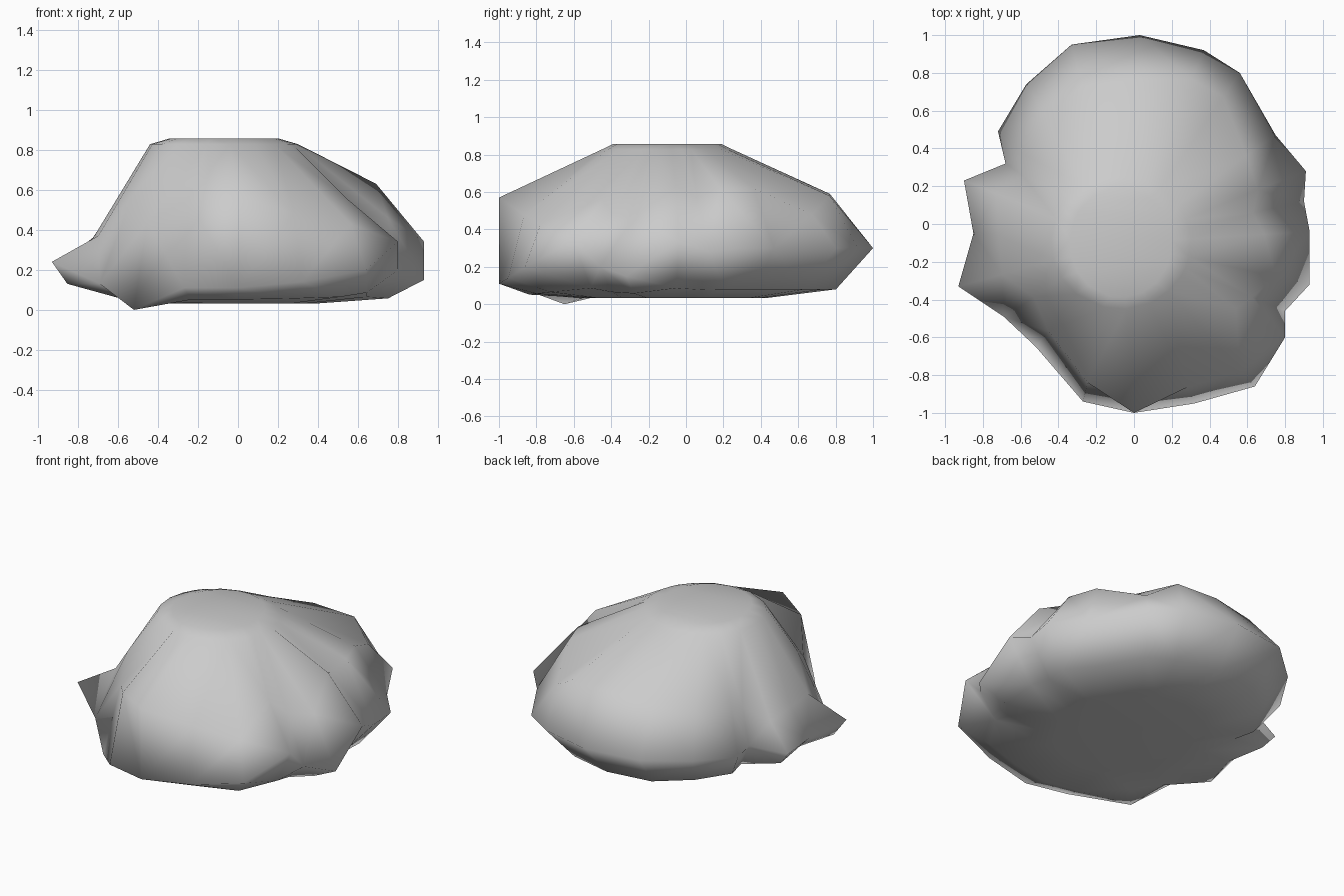
import bpy, bmesh
from math import atan2, cos, sin, radians

if "Cube" in bpy.data.objects:
    bpy.data.objects.remove(bpy.data.objects["Cube"])

CX, CY = -0.07, -0.10   # centre of the flat crown

# Rim outline: x, y, z, then shoulder reach (fraction of rim) and shoulder height
RIM = [
    (.93, -.04, .34, .76, .63), (.90, .12, .28, .72, .57), (.91, .28, .30, .74, .62),
    (.75, .47, .30, .81, .62), (.56, .80, .30, .86, .48), (.37, .92, .30, .85, .58),
    (.03, 1.0, .30, .79, .59), (-.33, .95, .30, .79, .57), (-.57, .74, .28, .80, .52),
    (-.72, .49, .25, .80, .49), (-.68, .32, .25, .85, .46), (-.90, .23, .22, .79, .36),
    (-.85, -.05, .20, .83, .37), (-.93, -.33, .24, .73, .37), (-.69, -.49, .13, .74, .57),
    (-.52, -.65, .0, .85, .44), (-.27, -.94, .11, .88, .55), (0, -1.0, .11, 1.0, .57),
    (.32, -.95, .14, .90, .48), (.64, -.86, .20, .89, .43), (.80, -.60, .34, .70, .56),
    (.80, -.46, .20, .80, .48), (.93, -.32, .15, .82, .46),
]


def scaled(row, f, z):
    return (CX + f * (row[0] - CX), CY + f * (row[1] - CY), z)


def under(row):
    # underside edge, fuller below the left spurs
    if row[0] < -.8:
        return scaled(row, .91, .13)
    return scaled(row, .82, .035 + .15 * row[2])


def ellipse(row, rx, ry, z):
    a = atan2(row[1] - CY, row[0] - CX)
    return (CX + rx * cos(a), CY + ry * sin(a), z)


# Rings from underside to crown
rings = [
    [scaled(r, .48, .033) for r in RIM],
    [under(r) for r in RIM],
    [r[:3] for r in RIM],
    [scaled(r, r[3], r[4]) for r in RIM],
    [ellipse(r, .37, .35, .828) for r in RIM],
    [ellipse(r, .27, .29, .857) for r in RIM],
]

bm = bmesh.new()
loops = [[bm.verts.new(p) for p in ring] for ring in rings]
n = len(RIM)
for lo, hi in zip(loops, loops[1:]):
    for i in range(n):
        j = (i + 1) % n
        bm.faces.new((lo[i], lo[j], hi[j], hi[i]))
bm.faces.new(loops[-1])
bm.faces.new(loops[0][::-1])
bmesh.ops.triangulate(bm, faces=bm.faces[:])
bmesh.ops.recalc_face_normals(bm, faces=bm.faces[:])

mesh = bpy.data.meshes.new("boulder")
bm.to_mesh(mesh)
bm.free()
boulder = bpy.data.objects.new("boulder", mesh)
bpy.context.collection.objects.link(boulder)

# Smooth all over, as a worn stone
bpy.context.view_layer.objects.active = boulder
boulder.select_set(True)
bpy.ops.object.shade_smooth_by_angle(angle=radians(120))
